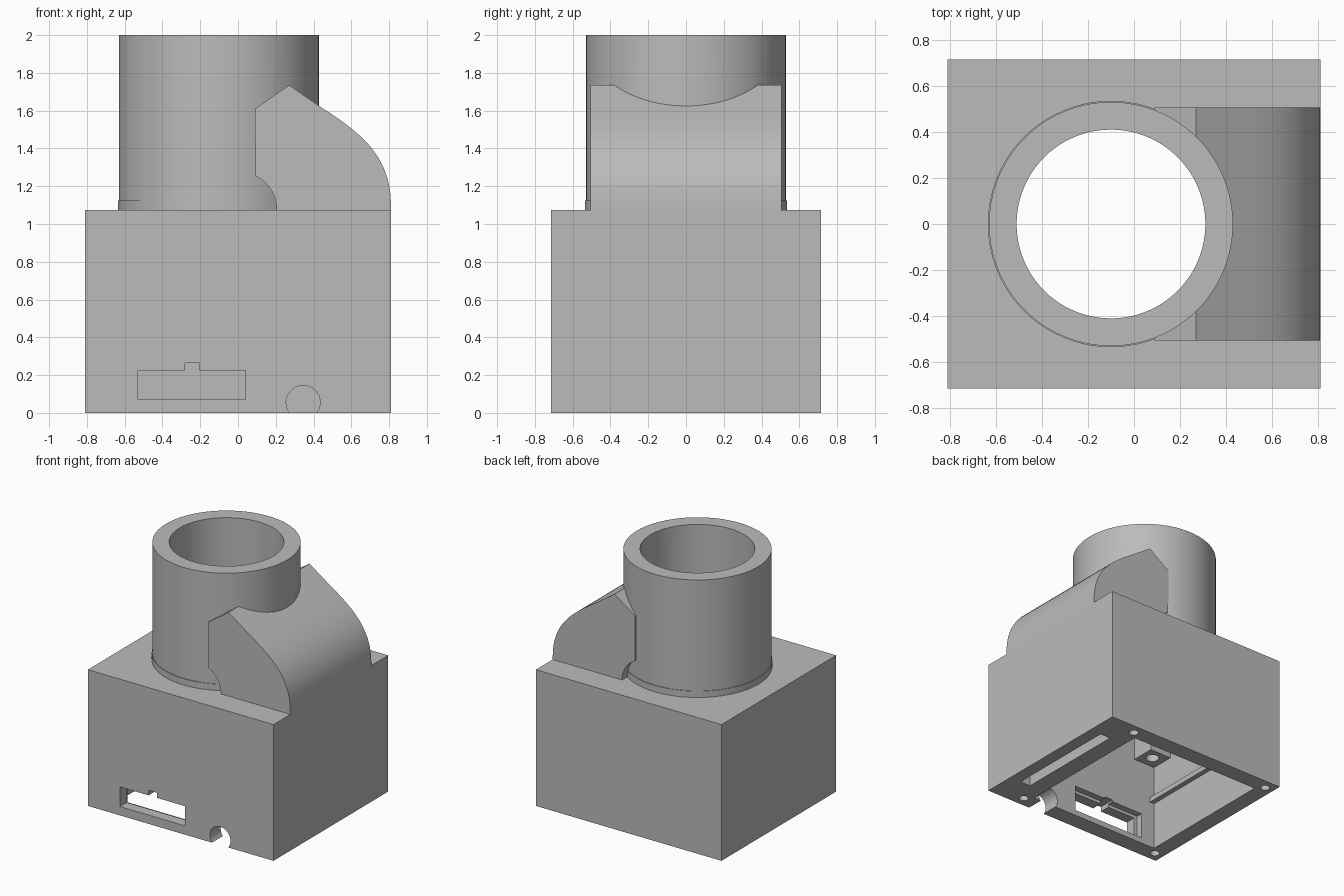
import bpy, bmesh, math
from mathutils import Vector

if "Cube" in bpy.data.objects:
    bpy.data.objects.remove(bpy.data.objects["Cube"], do_unlink=True)

grey = bpy.data.materials.new("plain grey")
grey.use_nodes = True
grey.diffuse_color = (0.5, 0.5, 0.5, 1)
grey.node_tree.nodes["Principled BSDF"].inputs["Base Color"].default_value = (0.5, 0.5, 0.5, 1)

CX = -0.1       # axis of the tube and the main chamber
TOP = 1.075     # top of the box


def prism(name, outline, axis, lo, hi):
    """Extrude a 2D outline along y (outline in x, z) or z (outline in x, y)."""
    bm = bmesh.new()
    place = (lambda a, b: (a, lo, b)) if axis == "y" else (lambda a, b: (a, b, lo))
    face = bm.faces.new([bm.verts.new(place(a, b)) for a, b in outline])
    moved = bmesh.ops.extrude_face_region(bm, geom=[face])["geom"]
    step = Vector((0, hi - lo, 0)) if axis == "y" else Vector((0, 0, hi - lo))
    bmesh.ops.translate(bm, verts=[v for v in moved if isinstance(v, bmesh.types.BMVert)], vec=step)
    bmesh.ops.recalc_face_normals(bm, faces=bm.faces)
    mesh = bpy.data.meshes.new(name)
    bm.to_mesh(mesh)
    bm.free()
    mesh.materials.append(grey)
    obj = bpy.data.objects.new(name, mesh)
    bpy.context.collection.objects.link(obj)
    return obj


def block(name, x0, x1, y0, y1, z0, z1):
    return prism(name, [(x0, y0), (x1, y0), (x1, y1), (x0, y1)], "z", z0, z1)


def circle(x, y, r, n=96):
    return [(x + r * math.cos(math.tau * i / n), y + r * math.sin(math.tau * i / n)) for i in range(n)]


def arc(x, y, r, start, end, n=10):
    angles = [math.radians(start + (end - start) * i / n) for i in range(n + 1)]
    return [(x + r * math.cos(a), y + r * math.sin(a)) for a in angles]


def bezier(p0, p1, p2, p3, n=16):
    out = []
    for i in range(n + 1):
        t = i / n
        s = 1 - t
        out.append(tuple(s**3 * a + 3 * s * s * t * b + 3 * s * t * t * c + t**3 * d
                         for a, b, c, d in zip(p0, p1, p2, p3)))
    return out


def combine(target, tool, operation):
    mod = target.modifiers.new(operation.lower(), "BOOLEAN")
    mod.operation, mod.solver, mod.object = operation, "EXACT", tool
    bpy.context.view_layer.objects.active = target
    bpy.ops.object.modifier_apply(modifier=mod.name)
    bpy.data.objects.remove(tool, do_unlink=True)


def add(tool):
    combine(housing, tool, "UNION")


def cut(tool):
    combine(housing, tool, "DIFFERENCE")


# Box body
housing = block("housing", -0.81, 0.81, -0.715, 0.715, 0, TOP)

# Tube with a low collar at its foot
add(prism("tube", circle(CX, 0, 0.53), "z", TOP - 0.05, 2))
add(prism("collar", circle(CX, 0, 0.535), "z", TOP - 0.04, TOP + 0.05))

# Curved air hood beside the tube
hood = [(0.205, TOP - 0.05)] + arc(0.005, TOP, 0.2, 0, 64)
hood += [(0.09, 1.61), (0.27, 1.735)]
hood += bezier((0.43, 1.625), (0.62, 1.5), (0.81, 1.38), (0.81, 1.1))
hood += [(0.81, TOP - 0.05)]
add(prism("hood", hood, "y", -0.505, 0.505))

# Main chamber, then the bore through the tube
cut(block("chamber", CX - 0.58, CX + 0.58, -0.58, 0.58, -0.1, 1.0))
cut(prism("bore", circle(CX, 0, 0.41), "z", -0.1, 2.1))

# Air duct from the slot underneath, through the hood, into the bore
duct = [(0.62, -0.1)] + bezier((0.62, 1.08), (0.62, 1.25), (0.45, 1.38), (0.18, 1.44), 10)
duct += [(0.18, 1.55), (0.27, 1.61)]
duct += bezier((0.4, 1.52), (0.58, 1.4), (0.71, 1.3), (0.71, 1.08), 12)
duct += [(0.71, -0.1)]
cut(prism("duct", duct, "y", -0.46, 0.46))

# Fan posts in the chamber corners, with screw holes
for sx in (-1, 1):
    for sy in (-1, 1):
        x, y = CX + sx * 0.49, sy * 0.49
        add(block("post", x - 0.1, x + 0.1, y - 0.1, y + 0.1, 0.69, 1.03))
        cut(prism("post_hole", circle(CX + sx * 0.48, sy * 0.48, 0.05, 24), "z", 0.6, 0.9))
        cut(prism("base_hole", circle(CX + sx * 0.635, sy * 0.635, 0.035, 24), "z", -0.1, 0.25))

# Ledge on the chamber's side wall
add(block("ledge", CX - 0.6, CX - 0.54, -0.6, 0.6, 0.38, 0.42))

# Front connector slot with a notch, its inner pocket, and the cable hole
slot = [(-0.53, 0.07), (0.04, 0.07), (0.04, 0.225), (-0.205, 0.225),
        (-0.205, 0.265), (-0.28, 0.265), (-0.28, 0.225), (-0.53, 0.225)]
cut(prism("slot", slot, "y", -0.8, -0.5))
cut(block("pocket", -0.56, 0.08, -0.63, -0.5, 0.045, 0.25))
cut(prism("cable_hole", circle(0.345, 0.055, 0.09, 48), "y", -0.8, -0.5))

# Smooth the round walls and keep the edges sharp
bpy.ops.object.select_all(action="DESELECT")
housing.select_set(True)
bpy.context.view_layer.objects.active = housing
bpy.ops.object.shade_smooth_by_angle(angle=math.radians(25))
